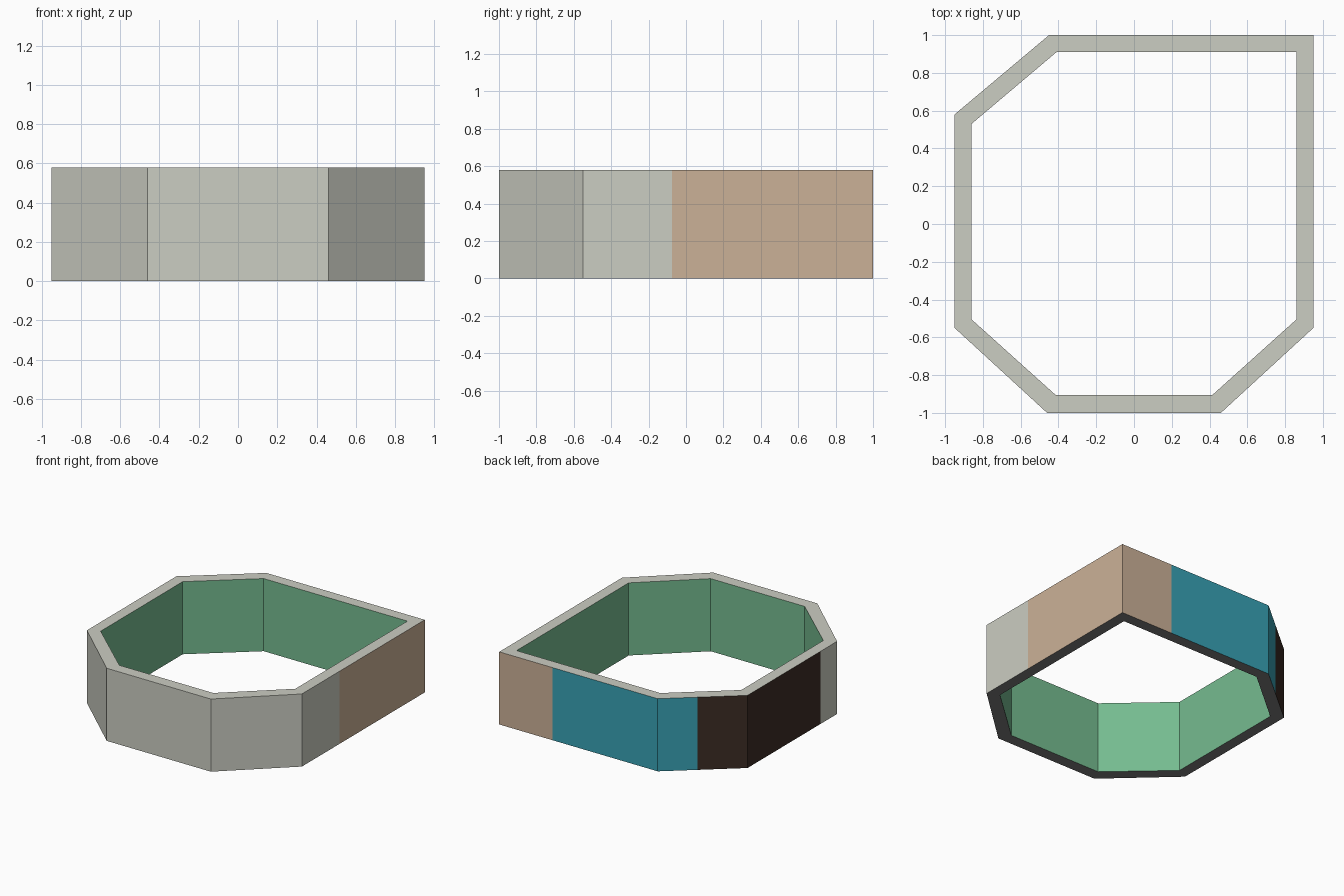
import bpy, bmesh

if "Cube" in bpy.data.objects:
    bpy.data.objects.remove(bpy.data.objects["Cube"])

HEIGHT = 0.58

# material slots
COLOURS = {
    "plaster": (0.60, 0.61, 0.54),
    "inside_green": (0.18, 0.50, 0.28),
    "underside_dark": (0.20, 0.20, 0.20),
    "tan": (0.60, 0.44, 0.31),
    "teal": (0.04, 0.36, 0.46),
    "brown": (0.045, 0.025, 0.018),
}
names = list(COLOURS)

# footprint corners, counter-clockwise: outer point, inner point, and the
# paint bands of the wall that starts there as (start fraction, paint)
corners = [
    ((-0.46, -1.00), (-0.415, -0.905), [(0, "plaster")]),
    ((0.46, -1.00), (0.415, -0.905), [(0, "plaster")]),
    ((0.95, -0.55), (0.86, -0.505), [(0, "plaster"), (0.306, "tan")]),
    ((0.95, 1.00), (0.86, 0.91), [(0, "tan"), (0.335, "teal")]),
    ((-0.45, 1.00), (-0.41, 0.91), [(0, "teal"), (0.445, "brown")]),
    ((-0.95, 0.58), (-0.86, 0.53), [(0, "brown"), (0.815, "plaster")]),
    ((-0.95, -0.55), (-0.86, -0.505), [(0, "plaster")]),
]


def lerp(a, b, t):
    return a[0] + (b[0] - a[0]) * t, a[1] + (b[1] - a[1]) * t


bm = bmesh.new()

# columns of four vertices at every corner and paint boundary
columns = []
for i, (outer, inner, bands) in enumerate(corners):
    next_outer, next_inner, _ = corners[(i + 1) % len(corners)]
    for t, paint in bands:
        o, n = lerp(outer, next_outer, t), lerp(inner, next_inner, t)
        columns.append(([bm.verts.new((*p, z)) for p, z in
                         ((o, 0), (o, HEIGHT), (n, HEIGHT), (n, 0))], paint))

# outside, rim, inside and underside faces between neighbouring columns
for i, (a, paint) in enumerate(columns):
    b = columns[(i + 1) % len(columns)][0]
    for k, mat in enumerate((paint, "plaster", "inside_green", "underside_dark")):
        m = (k + 1) % 4
        face = bm.faces.new((a[k], b[k], b[m], a[m]))
        face.material_index = names.index(mat)

mesh = bpy.data.meshes.new("perimeter_wall")
bm.to_mesh(mesh)
bm.free()
for name in names:
    mat = bpy.data.materials.new(name)
    mat.diffuse_color = (*COLOURS[name], 1)
    mat.use_nodes = True
    mat.node_tree.nodes["Principled BSDF"].inputs["Base Color"].default_value = mat.diffuse_color
    mesh.materials.append(mat)
wall = bpy.data.objects.new("perimeter_wall", mesh)
bpy.context.collection.objects.link(wall)
